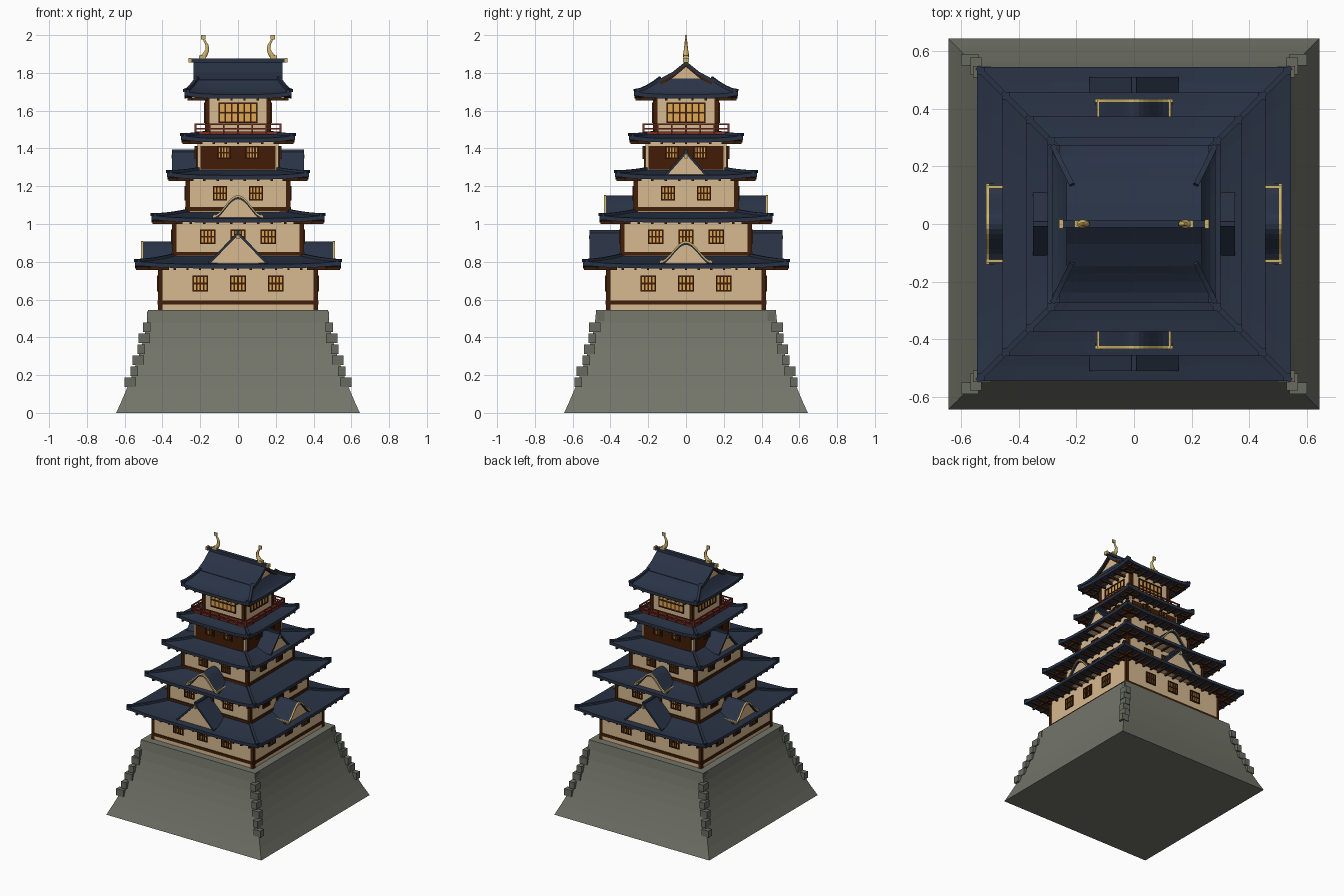
import bpy, bmesh, math
from mathutils import Matrix, Vector

cube = bpy.data.objects.get("Cube")
if cube:
    bpy.data.objects.remove(cube)


def material(name, r, g, b):
    m = bpy.data.materials.new(name)
    m.use_nodes = True
    rgba = [(c / 255) ** 2.2 for c in (r, g, b)] + [1]
    m.diffuse_color = rgba
    m.node_tree.nodes["Principled BSDF"].inputs["Base Color"].default_value = rgba
    return m


STONE = material("grey stone", 114, 116, 105)
CORNER = material("corner stone", 104, 107, 97)
WALL = material("cream plaster", 214, 184, 143)
TILE = material("navy roof tile", 45, 54, 71)
WOOD = material("dark timber", 66, 36, 18)
PLANK = material("brown planks", 68, 34, 14)
PANE = material("amber pane", 222, 166, 84)
GOLD = material("pale gold", 205, 178, 104)
RED = material("red lacquer", 124, 52, 40)
TURNS = [Matrix.Rotation(k * math.pi / 2, 4, 'Z') for k in range(4)]


def finish(name, bm, mat):
    bmesh.ops.recalc_face_normals(bm, faces=bm.faces)
    me = bpy.data.meshes.new(name)
    bm.to_mesh(me)
    bm.free()
    me.materials.append(mat)
    ob = bpy.data.objects.new(name, me)
    bpy.context.collection.objects.link(ob)
    return ob


def boxes(name, mat, parts, turns=TURNS[:1]):
    """One object made of (centre, size) boxes, repeated for each turn."""
    bm = bmesh.new()
    for turn in turns:
        for c, s in parts:
            bmesh.ops.create_cube(bm, size=1, matrix=turn @ Matrix.Translation(c) @ Matrix.Diagonal((*s, 1)))
    return finish(name, bm, mat)


def bars(name, mat, pairs, width, height):
    """Square bars running between pairs of points."""
    bm = bmesh.new()
    for p, q in pairs:
        d = Vector(q) - Vector(p)
        m = Matrix.Translation((Vector(p) + Vector(q)) / 2) @ d.to_track_quat('Y', 'Z').to_matrix().to_4x4()
        bmesh.ops.create_cube(bm, size=1, matrix=m @ Matrix.Diagonal((width, d.length, height, 1)))
    return finish(name, bm, mat)


def prism(name, mat, outline, y0, y1, turns):
    """Extrude an x-z outline along y."""
    bm = bmesh.new()
    for turn in turns:
        a, b = ([bm.verts.new(turn @ Vector((x, y, z))) for x, z in outline] for y in (y0, y1))
        bm.faces.new(a)
        bm.faces.new(b[::-1])
        for i in range(len(a)):
            bm.faces.new((a[i - 1], a[i], b[i], b[i - 1]))
    return finish(name, bm, mat)


def loft(name, mat, rings, cap=False, n=10):
    """Skin rectangular rings (half x, half y, z, corner lift)."""
    bm = bmesh.new()
    corners = [(-1, -1), (1, -1), (1, 1), (-1, 1)]
    loops = []
    for hx, hy, z, lift in rings:
        loop = []
        for k in range(4):
            (ax, ay), (bx, by) = corners[k], corners[(k + 1) % 4]
            for i in range(n):
                t = i / n
                loop.append(bm.verts.new((hx * (ax + (bx - ax) * t), hy * (ay + (by - ay) * t),
                                          z + lift * abs(2 * t - 1) ** 4)))
        loops.append(loop)
    for a, b in zip(loops, loops[1:]):
        for i in range(len(a)):
            bm.faces.new((a[i - 1], a[i], b[i], b[i - 1]))
    if cap:
        bm.faces.new(loops[0])
        bm.faces.new(loops[-1])
    return finish(name, bm, mat)


def roof(name, inner, outer, z_in, z_eave, lift=0.016):
    """Hipped skirt roof with sagging slope, hip ridges, end tiles and rafters."""
    def at(f):
        g = 1 - (1 - f) ** 1.5
        return [inner[k] + (outer[k] - inner[k]) * f for k in (0, 1)] + [z_in + (z_eave + 0.022 - z_in) * g, lift * f]
    rings = [at(f / 4) for f in range(5)]
    rings += [[*outer, z_eave, lift], [*inner, z_eave + 0.012, 0]]
    loft(name, TILE, rings)
    hips, tips = [], []
    for sx in (-1, 1):
        for sy in (-1, 1):
            pts = [(sx * r[0], sy * r[1], r[2] + r[3] + 0.004) for r in rings[:5]]
            hips += zip(pts, pts[1:])
            x, y, z = pts[-1]
            tips.append(((x - sx * 0.012, y - sy * 0.012, z - 0.012), (0.026, 0.026, 0.034)))
    bars(name + " hip ridges", TILE, hips, 0.018, 0.016)
    boxes(name + " hip end tiles", TILE, tips)
    count = round(outer[0] / 0.04)
    step = 2 * outer[0] * 0.86 / count
    boxes(name + " rafters", WOOD, [((-outer[0] * 0.86 + i * step, -(outer[1] + inner[1]) / 2 - 0.01, z_eave - 0.001),
          (0.012, outer[1] - inner[1] - 0.03, 0.016)) for i in range(count + 1)], TURNS)


def windows(name, half, xs, z, w, h, cols, rows):
    """Amber lattice windows on all four walls."""
    panes, lattice = [], []
    for x in xs:
        panes.append(((x, -half, z), (w, 0.008, h)))
        lattice += [((x - w / 2 + w * i / cols, -half, z), (0.008, 0.018, h + 0.008)) for i in range(cols + 1)]
        lattice += [((x, -half, z - h / 2 + h * i / rows), (w + 0.008, 0.018, 0.008)) for i in range(rows + 1)]
    boxes(name + " panes", PANE, panes, TURNS)
    boxes(name + " lattice", WOOD, lattice, TURNS)


def dormer(name, turns, dist, depth, w, z0, apex, curved):
    """Gabled dormer: pointed, or bell shaped with a gold rim."""
    n = 16 if curved else 2
    top = []
    for i in range(n + 1):
        u = 2 * i / n - 1
        rise = (1 + math.cos(math.pi * u)) / 2 if curved else 1 - abs(u)
        top.append((u * w, z0 + (apex - z0) * rise))

    def shell(up, down):
        return [(x, z + up) for x, z in top] + [(x, z - down) for x, z in reversed(top)]
    prism(name + " roof", TILE, shell(0, 0.018), -dist, -dist + depth, turns)
    face = [(x * 0.97, z - 0.012) for x, z in top]
    prism(name + " gable wall", WALL, face + [(w * 0.97, z0 - 0.03), (-w * 0.97, z0 - 0.03)],
          -dist + 0.012, -dist + depth, turns)
    if curved:
        prism(name + " gold rim", GOLD, shell(0.003, 0.007), -dist - 0.004, -dist + 0.006, turns)
        boxes(name + " gold eaves", GOLD, [((s * w * 0.92, -dist + depth / 2, z0 + 0.004), (0.01, depth, 0.012))
              for s in (-1, 1)], turns)
    else:
        boxes(name + " ridge", TILE, [((0, -dist + depth / 2, apex), (0.018, depth, 0.014))], turns)
        boxes(name + " pendant", GOLD, [((0, -dist + 0.004, apex - 0.03), (0.014, 0.014, 0.02))], turns)


# Stone base with stepped corner stones
def base_half(z):
    return 0.475 + 0.17 * (1 - z / 0.545) ** 1.5


loft("stone base", STONE, [(base_half(z), base_half(z), z, 0) for z in (0.545 * i / 8 for i in range(9))], cap=True)
stones = []
for i in range(7):
    z = 0.163 + i * 0.058
    e = min(base_half(z), 0.452)if i == 6 else base_half(z) - 0.004
    size = (0.06, 0.04, 0.05) if i % 2 == 0 else (0.04, 0.06, 0.05)
    stones += [((sx * e, sy * e, z), size) for sx in (-1, 1) for sy in (-1, 1)]
boxes("corner stones", CORNER, stones)

# Storeys: name, half width, floor, top
storeys = [("first", 0.42, 0.545, 0.78), ("second", 0.345, 0.79, 1.022), ("third", 0.275, 1.03, 1.25),
           ("fourth", 0.215, 1.25, 1.446), ("fifth", 0.172, 1.45, 1.68)]
for name, half, z0, z1 in storeys:
    mid, tall = (z0 + z1) / 2, z1 - z0
    boxes(name + " storey walls", WALL, [((0, 0, mid), (2 * half, 2 * half, tall))])
    if name != "fourth":
        boxes(name + " storey posts", WOOD, [((half - 0.008, half - 0.008, mid), (0.024, 0.024, tall))], TURNS)
for half, z in ((0.42, 0.584), (0.345, 0.842), (0.275, 1.08)):
    boxes("sill beam", WOOD, [((0, -half, z), (2 * half, 0.012, 0.02))], TURNS)
boxes("plank cladding", PLANK, [((0, -0.217, 1.35), (0.395, 0.009, 0.125))], TURNS)

windows("first storey window", 0.42, (-0.2, 0, 0.2), 0.685, 0.076, 0.076, 4, 2)
windows("second storey window", 0.345, (-0.16, 0, 0.16), 0.932, 0.072, 0.07, 4, 2)
windows("third storey window", 0.275, (-0.095, 0.095), 1.163, 0.066, 0.07, 4, 2)
windows("fourth storey window", 0.222, (-0.075, 0.075), 1.378, 0.06, 0.062, 4, 2)
windows("fifth storey window", 0.172, (0,), 1.588, 0.2, 0.1, 6, 2)

# Skirt roofs
roof("first roof", (0.34, 0.34), (0.545, 0.545), 0.832, 0.765)
roof("second roof", (0.27, 0.27), (0.457, 0.457), 1.066, 1.008)
roof("third roof", (0.21, 0.21), (0.374, 0.374), 1.288, 1.236)
roof("fourth roof", (0.165, 0.165), (0.3, 0.3), 1.482, 1.432)
roof("top roof", (0.215, 0.135), (0.283, 0.273), 1.77, 1.664)

# Dormers
ENDS, SIDES = TURNS[::2], TURNS[1::2]
dormer("pointed front dormer", ENDS, 0.51, 0.18, 0.155, 0.8, 0.96, False)
dormer("curved side dormer", SIDES, 0.51, 0.18, 0.14, 0.8, 0.908, True)
dormer("curved front dormer", ENDS, 0.43, 0.17, 0.135, 1.04, 1.15, True)
dormer("pointed side dormer", SIDES, 0.35, 0.15, 0.11, 1.265, 1.388, False)

# Balcony
boxes("balcony floor", RED, [((0, 0, 1.482), (0.44, 0.44, 0.014))])
rails = [((0, -0.225, z), (0.46, 0.008, 0.008)) for z in (1.505, 1.527)]
rails += [((-0.225 + i * 0.075, -0.225, 1.505), (0.009, 0.009, 0.05)) for i in range(6)]
boxes("balcony railing", RED, rails, TURNS)

# Upper gable, ridge and golden ornaments
slope = [(-0.145, 1.765), (-0.07, 1.806), (0, 1.862), (0.07, 1.806), (0.145, 1.765)]
under = [(x, z - 0.018) for x, z in reversed(slope)]
prism("gable roof", TILE, slope + under, -0.235, 0.235, TURNS[1:2])
prism("gable end walls", WALL, [(x, z - 0.01) for x, z in slope], -0.212, 0.212, TURNS[1:2])
for s in (-1, 1):
    prism("gable barge board", WOOD, [(x * 0.95, z - 0.012) for x, z in slope] +
          [(x * 0.95, z - 0.012) for x, z in under], s * 0.228 - 0.005, s * 0.228 + 0.005, TURNS[1:2])
boxes("main ridge", TILE, [((0, 0, 1.866), (0.5, 0.026, 0.022))])
boxes("ridge end caps", GOLD, [((s * 0.254, 0, 1.868), (0.014, 0.032, 0.024)) for s in (-1, 1)])
for s in (-1, 1):
    cu = bpy.data.curves.new("roof fish", 'CURVE')
    cu.dimensions = '3D'
    cu.bevel_depth = 0.013
    cu.bevel_resolution = 1
    cu.use_fill_caps = True
    path = [(0.192, 1.88, 1.1), (0.175, 1.895, 1.2), (0.163, 1.92, 0.9), (0.163, 1.945, 0.7),
            (0.176, 1.968, 0.5), (0.184, 1.985, 0.4)]
    sp = cu.splines.new('POLY')
    sp.points.add(len(path) - 1)
    for p, (x, z, r) in zip(sp.points, path):
        p.co = (s * x, 0, z, 1)
        p.radius = r
    cu.materials.append(GOLD)
    bpy.context.collection.objects.link(bpy.data.objects.new("roof fish", cu))
boxes("fish tail fins", GOLD, [((s * 0.185, 0, 1.988), (0.024, 0.008, 0.024)) for s in (-1, 1)])
boxes("fish heads", GOLD, [((s * 0.188, 0, 1.884), (0.036, 0.026, 0.018)) for s in (-1, 1)])
